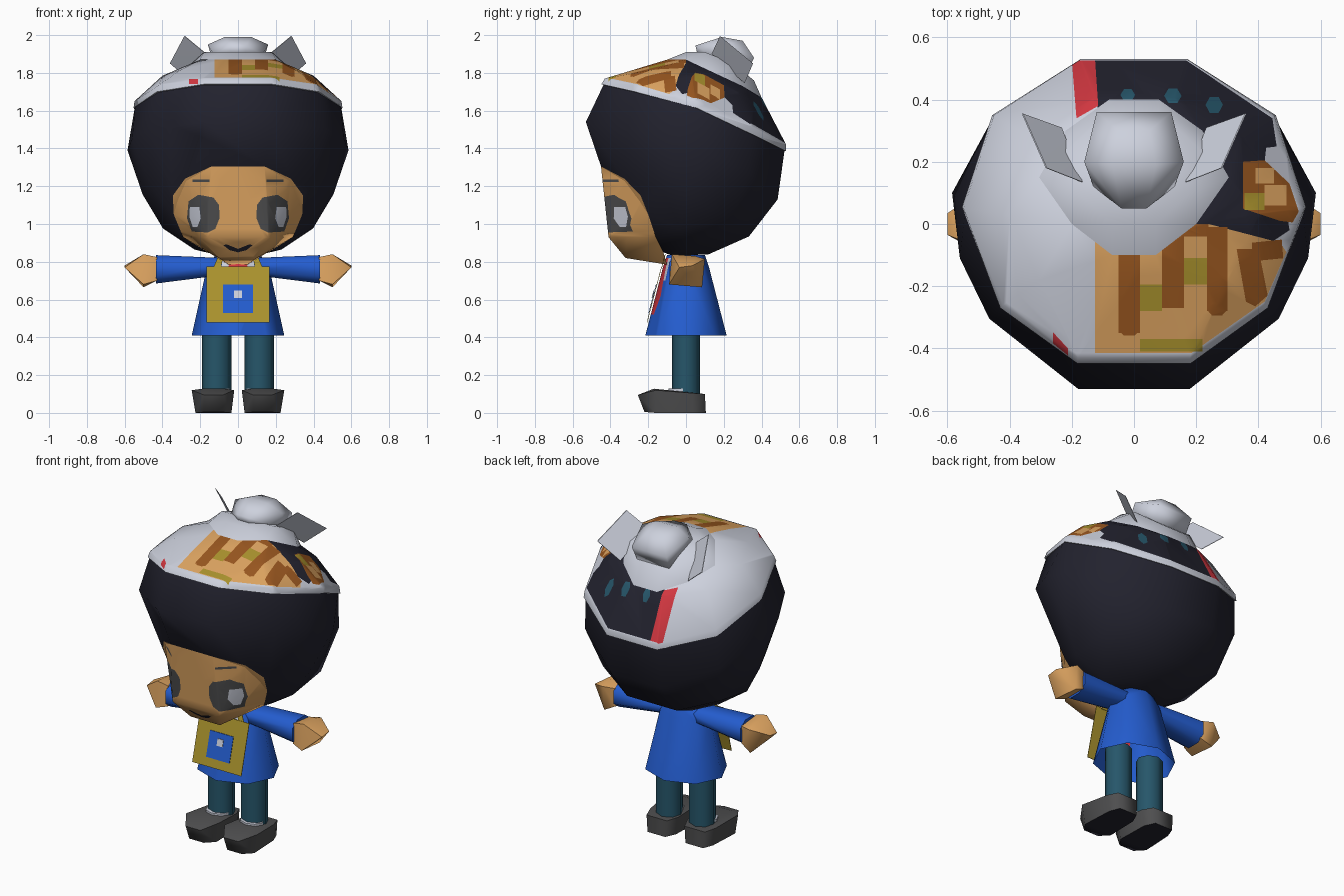
import bpy, bmesh, math
from mathutils import Vector

if "Cube" in bpy.data.objects:
    bpy.data.objects.remove(bpy.data.objects["Cube"])


def lin(c):
    c /= 255
    return c / 12.92 if c <= 0.04045 else ((c + 0.055) / 1.055) ** 2.4


COLOURS = {
    "black": (34, 34, 46), "white": (205, 209, 221), "tan": (224, 166, 98),
    "brown": (155, 88, 32), "olive": (172, 148, 46), "red": (210, 55, 64),
    "teal": (38, 86, 106), "blue": (36, 93, 208), "grey": (78, 78, 79),
}
NAMES = list(COLOURS)
MATS = []
for name, rgb in COLOURS.items():
    m = bpy.data.materials.new(name)
    m.diffuse_color = (*[lin(c) for c in rgb], 1)
    m.use_nodes = True
    m.node_tree.nodes["Principled BSDF"].inputs["Base Color"].default_value = m.diffuse_color
    MATS.append(m)


def both(pts):
    """Points plus their mirror images across x = 0."""
    return [(s * x, y, z) for x, y, z in pts for s in (1, -1)]


def hull(pts, colour):
    """Convex solid through the given points."""
    bm = bmesh.new()
    for p in dict.fromkeys(pts):
        bm.verts.new(p)
    bmesh.ops.convex_hull(bm, input=list(bm.verts))
    loose = [v for v in bm.verts if not v.link_faces]
    bmesh.ops.delete(bm, geom=loose, context='VERTS')
    bmesh.ops.recalc_face_normals(bm, faces=list(bm.faces))
    bm.normal_update()
    for f in bm.faces:
        f.material_index = NAMES.index(colour)
    return bm


def finish(bm, name, angle=60):
    bm.normal_update()
    for f in bm.faces:
        f.smooth = True
    for e in bm.edges:
        e.smooth = e.calc_face_angle(0) < math.radians(angle)
    me = bpy.data.meshes.new(name)
    bm.to_mesh(me)
    bm.free()
    for m in MATS:
        me.materials.append(m)
    ob = bpy.data.objects.new(name, me)
    bpy.context.collection.objects.link(ob)
    return ob


def paint(bm, poly, colour, top=False):
    """Cut a convex outline into the surface, seen from the front or the top."""
    i, j = (0, 1) if top else (0, 2)
    n = len(poly)
    area = sum(poly[k][0] * poly[(k + 1) % n][1] - poly[(k + 1) % n][0] * poly[k][1] for k in range(n))
    s = 1 if area > 0 else -1
    lines = []
    for k in range(n):
        p, q = poly[k], poly[(k + 1) % n]
        d = Vector((-(q[1] - p[1]) * s, (q[0] - p[0]) * s)).normalized()
        lines.append((Vector(p), d))

    def dist(co, line):
        return (Vector((co[i], co[j])) - line[0]).dot(line[1])

    def facing(f):
        return f.normal.z > 0.2 if top else f.normal.y < -0.02

    def touched():
        bm.normal_update()
        return [f for f in bm.faces if facing(f) and
                all(max(dist(v.co, l) for v in f.verts) > 1e-5 for l in lines)]

    for l in lines:
        fs = touched()
        geom = set(fs) | {e for f in fs for e in f.edges} | {v for f in fs for v in f.verts}
        co, no = Vector((0, 0, 0)), Vector((0, 0, 0))
        co[i], co[j] = l[0]
        no[i], no[j] = l[1]
        bmesh.ops.bisect_plane(bm, geom=list(geom), dist=1e-5, plane_co=co, plane_no=no)
    for f in touched():
        c = f.calc_center_median()
        if all(dist(c, l) > 0 for l in lines):
            f.material_index = NAMES.index(colour)


def rect(x0, x1, y0, y1):
    return [(x0, y0), (x1, y0), (x1, y1), (x0, y1)]


def blob(x, y, rx, ry):
    return [(x + rx * math.cos(a * math.pi / 3), y + ry * math.sin(a * math.pi / 3)) for a in range(6)]


def ring(cx, cy, z, rx, ry, n=8):
    return [(cx + rx * math.cos(2 * math.pi * a / n), cy + ry * math.sin(2 * math.pi * a / n), z)
            for a in range(n)]


# Hair ball with a face opening
rim = [(.18, -.43, 1.77), (.42, -.26, 1.735), (.548, .05, 1.65), (.45, .35, 1.515), (.17, .53, 1.42)]
brim = [(.183, -.448, 1.74), (.43, -.27, 1.70), (.553, .055, 1.615), (.456, .35, 1.475), (.172, .53, 1.385)]
opening = [(.14, -.45, 1.305), (.28, -.32, 1.24), (.345, -.22, 1.15), (.34, -.20, 1.05),
           (.29, -.16, .93), (.15, -.12, .85)]
hair = [(.18, -.53, 1.54), (.465, -.305, 1.50), (.56, -.11, 1.45), (.585, .10, 1.39),
        (.46, .33, 1.27), (.17, .485, 1.13),
        (.46, -.13, 1.20), (.505, 0, 1.157), (.40, .24, 1.02), (.17, .333, .934),
        (.397, -.03, .976), (.23, .01, .865), (.12, .116, .838), (.10, -.08, .835)]
bm = hull(both([(x * .99, y * .99, z - .01) for x, y, z in rim] + hair + opening), "black")
paint(bm, [(x, z) for x, y, z in opening] + [(-x, z) for x, y, z in reversed(opening)], "tan")
finish(bm, "hair")

# Face with painted eyes, brows and mouth
bm = hull(both(opening + [(.13, -.435, 1.25), (.16, -.425, 1.1), (.16, -.41, .93),
                          (.10, -.32, .82), (.05, -.10, .785)]), "tan")
eye = [(.098, 1.03), (.12, .975), (.16, .955), (.245, .96), (.27, 1.03), (.262, 1.12),
       (.21, 1.155), (.13, 1.14), (.10, 1.10)]
glint = [(.197, 1.03), (.215, .985), (.24, .985), (.258, 1.04), (.255, 1.09), (.205, 1.09)]
for s in (1, -1):
    for poly, colour in ((eye, "grey"), (glint, "white"), (rect(.15, .24, 1.222, 1.236), "grey"),
                         ([(0, .85), (.045, .862), (.078, .888), (.06, .892), (0, .868)], "black")):
        paint(bm, [(s * x, z) for x, z in poly], colour)
finish(bm, "face", 75)

# Patterned cap with an upright white brim
crown = [(.07, -.10, 1.87), (.20, 0, 1.87), (.305, .15, 1.80), (.22, .30, 1.73), (.08, .40, 1.67)]
bulge = [(.13, -.30, 1.807), (.305, -.18, 1.815), (.40, .03, 1.785), (.34, .28, 1.70), (.13, .405, 1.66)]
bm = hull(both(rim + brim + crown + bulge), "white")
for colour, shapes in (
    ("black", [[(-.125, .526), (.168, .526), (.445, .34), (.50, -.02), (.38, -.10), (.18, -.02), (-.12, .38)]]),
    ("white", [[(.42, .20), (.425, .245), (.465, .25), (.49, .13)]]),
    ("red", [[(-.20, .526), (-.125, .526), (-.115, .38), (-.185, .34)]]),
    ("teal", [blob(-.02, .415, .024, .022), blob(.125, .412, .028, .027), blob(.258, .383, .028, .03)]),
    ("tan", [[(-.125, -.415), (.185, -.415), (.42, -.25), (.49, -.09), (.47, -.06), (.24, 0), (-.125, 0)]]),
    ("brown", [rect(-.05, .02, -.35, -.05), blob(-.015, -.34, .035, .022), rect(.09, .16, -.27, -.03),
               rect(.235, .30, -.28, -.01), blob(.267, -.275, .033, .022),
               rect(.16, .24, -.04, 0), [(.36, -.25), (.39, -.265), (.43, -.23), (.40, -.08), (.33, -.08)],
               [(.38, -.12), (.48, -.11), (.475, -.05), (.38, -.06)],
               [(.35, .05), (.35, .20), (.42, .205), (.50, .13), (.53, .04), (.51, .005), (.47, .01)]]),
    ("tan", [rect(.42, .49, .06, .125), rect(.39, .45, .13, .18)]),
    ("olive", [rect(.02, .09, -.28, -.195), rect(.16, .235, -.195, -.11), rect(.02, .22, -.41, -.37),
               rect(.355, .42, .045, .10)]),
):
    for poly in shapes:
        paint(bm, poly, colour, top=True)
paint(bm, rect(-.26, -.212, 1.742, 1.768), "red")
finish(bm, "cap", 50)

# Cap crown, knob and two flat side leaves
finish(hull(both(crown + [(.07, 0, 1.91), (.18, .10, 1.91), (.20, .25, 1.85), (.08, .36, 1.76)]),
            "white"), "cap_crown")
finish(hull(both([(.04, .06, 1.90), (.13, .12, 1.90), (.11, .32, 1.79), (.04, .05, 1.945),
                  (.16, .20, 1.95), (.12, .36, 1.88), (.07, .19, 1.99), (.05, .30, 1.97)]),
            "white"), "cap_knob", 80)
for s, side in ((1, "right"), (-1, "left")):
    leaf = [(.357, .355, 1.85), (.28, .18, 1.995), (.165, .135, 1.90), (.232, .31, 1.745)]
    finish(hull([(s * (x + d), y, z) for x, y, z in leaf for d in (0, .004)], "white"), side + "_leaf", 20)

# Flared coat, open at the hem, with a painted collar and tie
bm = hull(ring(0, 0, .41, .245, .215) + ring(0, 0, .77, .165, .122) + ring(0, 0, .835, .12, .10), "blue")
bmesh.ops.delete(bm, geom=[f for f in bm.faces if f.normal.z < -.9], context='FACES')
paint(bm, [(-.08, .82), (.08, .82), (.10, .70), (-.10, .70)], "white")
paint(bm, [(-.04, .82), (.04, .82), (.085, .62), (.05, .52), (-.05, .52), (-.085, .62)], "red")
finish(bm, "coat", 65)


# Plates that lie along the sloping front of the coat
def plate(name, colour, outline, gap, thick=.003):
    pts = [(x, -.215 + (z - .41) * .262 - gap - d, z) for x, z in outline for d in (0, thick)]
    finish(hull(pts, colour), name, 20)


plate("bib", "olive", rect(-.168, .168, .478, .775), .008)
plate("bib_pocket", "blue", rect(-.08, .08, .53, .68), .012)
plate("pocket_button", "white", rect(-.02, .02, .608, .648), .016)

for s, side in ((1, "right"), (-1, "left")):
    def put(part, pts, colour, angle=70):
        return finish(hull([(s * x, y, z) for x, y, z in pts], colour), side + "_" + part, angle)

    # Strap, sleeve and hand
    plate(side + "_strap", "olive", [(s * x, z) for x, z in ((.09, .77), (.13, .77), (.10, .84), (.075, .84))], .006)
    put("sleeve", [(x, ry * a, zc + rz * b) for x, ry, zc, rz in ((.08, .075, .775, .045), (.435, .09, .76, .075))
                   for a, b in ((1, .5), (1, -.5), (-1, .5), (-1, -.5), (.45, 1), (-.45, 1), (.45, -1), (-.45, -1))],
        "blue")
    put("hand", [(.43, .075, .81), (.43, .07, .70), (.43, -.07, .825), (.43, -.075, .70),
                 (.50, .10, .815), (.50, .085, .665), (.50, -.075, .84), (.50, -.09, .68),
                 (.50, .05, .83), (.60, .035, .78), (.60, -.035, .77)], "tan", 60)
    # Leg, sock and shoe
    put("leg", [p for z in (.09, .46) for p in ring(.113, 0, z, .078, .073)], "teal")
    put("sock", [p for z in (.08, .13) for p in ring(.118, -.03, z, .072, .062)], "white")
    bm = hull([(s * x, y, z) for x, y, z in (
        (.07, .105, 0), (.19, .105, 0), (.04, .04, 0), (.215, .04, 0), (.035, -.16, 0), (.225, -.16, 0),
        (.08, -.22, .005), (.18, -.22, .005),
        (.06, .10, .10), (.20, .10, .10), (.03, .03, .105), (.225, .03, .105),
        (.02, -.16, .12), (.245, -.16, .12),
        (.08, -.255, .095), (.18, -.255, .095), (.07, -.17, .128), (.19, -.17, .128))], "grey")
    for f in bm.faces:
        if f.normal.z < -.8:
            f.material_index = NAMES.index("black")
    finish(bm, side + "_shoe", 70)
